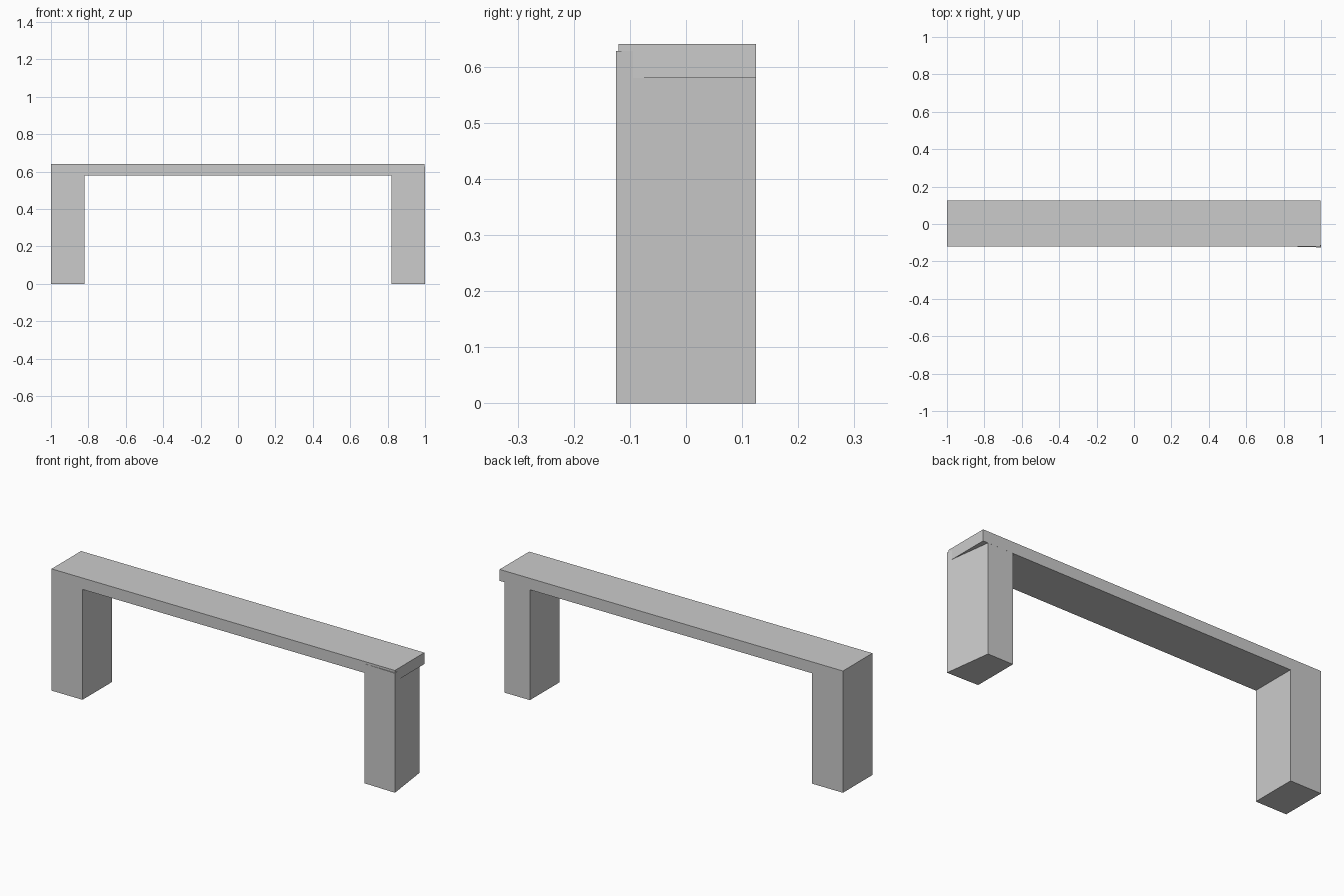
import bpy, bmesh
from mathutils import Vector

if "Cube" in bpy.data.objects:
    bpy.data.objects.remove(bpy.data.objects["Cube"])


def prism(name, outline, direction):
    """Extrude a closed flat outline along a direction."""
    bm = bmesh.new()
    face = bm.faces.new([bm.verts.new(p) for p in outline])
    ext = bmesh.ops.extrude_face_region(bm, geom=[face], use_keep_orig=True)
    verts = [g for g in ext["geom"] if isinstance(g, bmesh.types.BMVert)]
    bmesh.ops.translate(bm, verts=verts, vec=Vector(direction))
    bmesh.ops.recalc_face_normals(bm, faces=bm.faces)
    mesh = bpy.data.meshes.new(name)
    bm.to_mesh(mesh)
    bm.free()
    obj = bpy.data.objects.new(name, mesh)
    bpy.context.collection.objects.link(obj)
    return obj


FRONT, BACK = -0.12, 0.125
END = 0.996

# Bench top and left leg in one continuous profile
profile = [(-1, 0), (-0.82, 0), (-0.82, 0.58), (END, 0.58), (END, 0.64), (-1, 0.64)]
prism("bench_top_and_left_leg", [(x, FRONT, z) for x, z in profile], (0, BACK - FRONT, 0))

# Right leg: slightly skewed footprint, top sunk into the bench top
footprint = [(0.82, -0.1202), (1.0, -0.125), (0.967, 0.1248), (0.82, 0.1248)]
prism("right_leg", [(x, y, 0) for x, y in footprint], (0, 0, 0.628))
